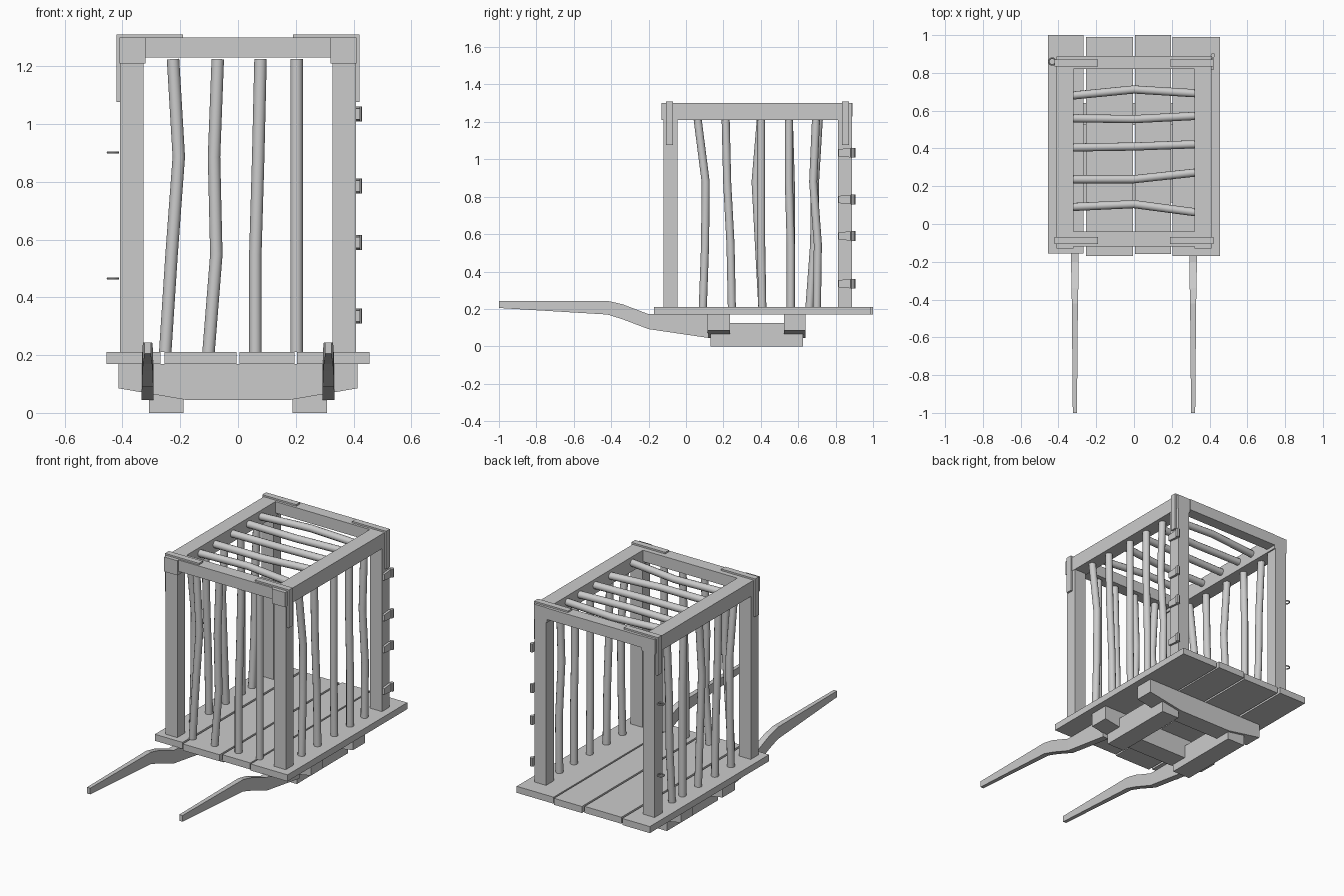
import bpy, bmesh, math
from mathutils import Vector

old = bpy.data.objects.get("Cube")
if old:
    bpy.data.objects.remove(old, do_unlink=True)

grey = bpy.data.materials.new("plain_grey")
grey.use_nodes = True
grey.diffuse_color = (0.6, 0.6, 0.6, 1)
grey.node_tree.nodes["Principled BSDF"].inputs["Base Color"].default_value = (0.6, 0.6, 0.6, 1)


def finish(bm, name):
    bmesh.ops.recalc_face_normals(bm, faces=bm.faces)
    mesh = bpy.data.meshes.new(name)
    bm.to_mesh(mesh)
    bm.free()
    mesh.materials.append(grey)
    obj = bpy.data.objects.new(name, mesh)
    bpy.context.collection.objects.link(obj)
    return obj


def loft(name, rings):
    """Skin a list of matching rings and cap both ends."""
    bm = bmesh.new()
    loops = [[bm.verts.new(p) for p in ring] for ring in rings]
    n = len(loops[0])
    for a, b in zip(loops, loops[1:]):
        for i in range(n):
            j = (i + 1) % n
            bm.faces.new((a[i], a[j], b[j], b[i]))
    bm.faces.new(loops[0])
    bm.faces.new(loops[-1])
    return finish(bm, name)


def box(name, x, y, z):
    return loft(name, [[(x[0], y[0], h), (x[1], y[0], h), (x[1], y[1], h), (x[0], y[1], h)] for h in z])


def tube(name, path, radius, sides=12):
    """Round bar following a bent path."""
    pts = [Vector(p) for p in path]
    rings = []
    for i, p in enumerate(pts):
        d = pts[min(i + 1, len(pts) - 1)] - pts[max(i - 1, 0)]
        q = Vector((0, 0, 1)).rotation_difference(d)
        rings.append([p + q @ Vector((radius * math.cos(a), radius * math.sin(a), 0))
                      for a in (math.tau * k / sides for k in range(sides))])
    obj = loft(name, rings)
    bpy.ops.object.select_all(action='DESELECT')
    obj.select_set(True)
    bpy.context.view_layer.objects.active = obj
    bpy.ops.object.shade_smooth_by_angle(angle=math.radians(40))
    return obj


# Floor planks
for i, (x0, x1, y0, y1) in enumerate([(-.455, -.268, -.155, 1), (-.255, -.006, -.17, .99),
                                      (.006, .195, -.16, 1), (.205, .455, -.17, .99)]):
    box(f"floor_plank_{i + 1}", (x0, x1), (y0, y1), (.17, .21))

# Crossbeams with tapered undersides, below the floor
outline = [(-.413, .17), (-.413, .085), (-.18, .045), (.18, .045), (.413, .085), (.413, .17)]
for name, y0, y1 in (("front_crossbeam", .115, .235), ("back_crossbeam", .525, .64)):
    loft(name, [[(x, y, z) for x, z in outline] for y in (y0, y1)])

# Cage frame, mirrored sides
for side, s in (("right", -1), ("left", 1)):
    def span(a, b):
        return sorted((s * a, s * b))

    box(f"{side}_runner", span(.188, .308), (.13, .625), (0, .125))
    box(f"{side}_top_beam", span(.32, .41), (-.13, .887), (1.21, 1.30))
    for end, y, strap in (("front", (-.12, -.045), (-.107, -.07)),
                          ("back", (.812, .887), (.835, .872))):
        box(f"{side}_{end}_post", span(.328, .408), y, (.21, 1.21))
        box(f"{side}_{end}_strap_top", span(.19, .42), strap, (1.295, 1.31))
        box(f"{side}_{end}_strap_side", span(.405, .42), strap, (1.077, 1.31))

    # Curved pulling shaft: y, bottom, top, half width
    stations = [(-1, .205, .243, .011), (-.42, .17, .243, .016), (-.34, .145, .225, .018),
                (-.2, .092, .172, .02), (.12, .045, .17, .021)]
    loft(f"{side}_shaft", [[(s * .313 - w, y, lo), (s * .313 + w, y, lo),
                            (s * .313 + w, y, hi), (s * .313 - w, y, hi)]
                           for y, lo, hi, w in stations])

box("front_top_beam", (-.32, .32), (-.118, -.04), (1.23, 1.30))
box("back_top_beam", (-.32, .32), (.82, .89), (1.23, 1.30))

# Crooked bars: offsets listed at evenly spaced stations
R = .0215


def stations(lo, hi, values):
    n = len(values) - 1
    return [(lo + (hi - lo) * i / n, v) for i, v in enumerate(values)]


front = [(-.252, -.23, -.205, -.225), (-.102, -.075, -.083, -.07),
         (.06, .06, .07, .078), (.203, .203, .203, .203)]
for i, row in enumerate(front):
    tube(f"front_bar_{i + 1}", [(x, -.08, z) for z, x in stations(.21, 1.225, row)], R)

left = [(.09, .102, .105, .062), (.245, .238, .22, .212), (.408, .402, .402, .402),
        (.56, .56, .55, .55), (.70, .705, .68, .695)]
right = [(.09, .102, .105, .062), (.245, .238, .22, .212), (.408, .39, .372, .40),
         (.56, .56, .56, .55), (.66, .685, .69, .71)]
for side, x, rows in (("left", .368, left), ("right", -.368, right)):
    for i, row in enumerate(rows):
        tube(f"{side}_bar_{i + 1}", [(x, y, z) for z, y in stations(.21, 1.215, row)], R)

roof = [(.09, .105, .062), (.237, .237, .272), (.405, .41, .422), (.56, .555, .572), (.68, .712, .692)]
for i, row in enumerate(roof):
    tube(f"roof_bar_{i + 1}", [(x, y, 1.262) for x, y in stations(-.325, .325, row)], R)

# Door hinges on the left back post
for i, z in enumerate((.335, .59, .785, 1.035)):
    leaf = [(.815, z - .019), (.88, z - .025), (.88, z + .025), (.815, z + .019)]
    loft(f"hinge_leaf_{i + 1}", [[(x, y, h) for y, h in leaf] for x in (.405, .422)])
    tube(f"hinge_knuckle_{i + 1}", [(.418, .893, z - .026), (.418, .893, z + .026)], .012, 8)

# Latch rings on the right back post
for i, z in enumerate((.465, .902)):
    bpy.ops.mesh.primitive_torus_add(location=(-.433, .86, z), major_radius=.018, minor_radius=.004,
                                     major_segments=16, minor_segments=6)
    ring = bpy.context.object
    ring.name = f"latch_ring_{i + 1}"
    ring.data.materials.append(grey)
    bpy.ops.object.shade_smooth_by_angle()
